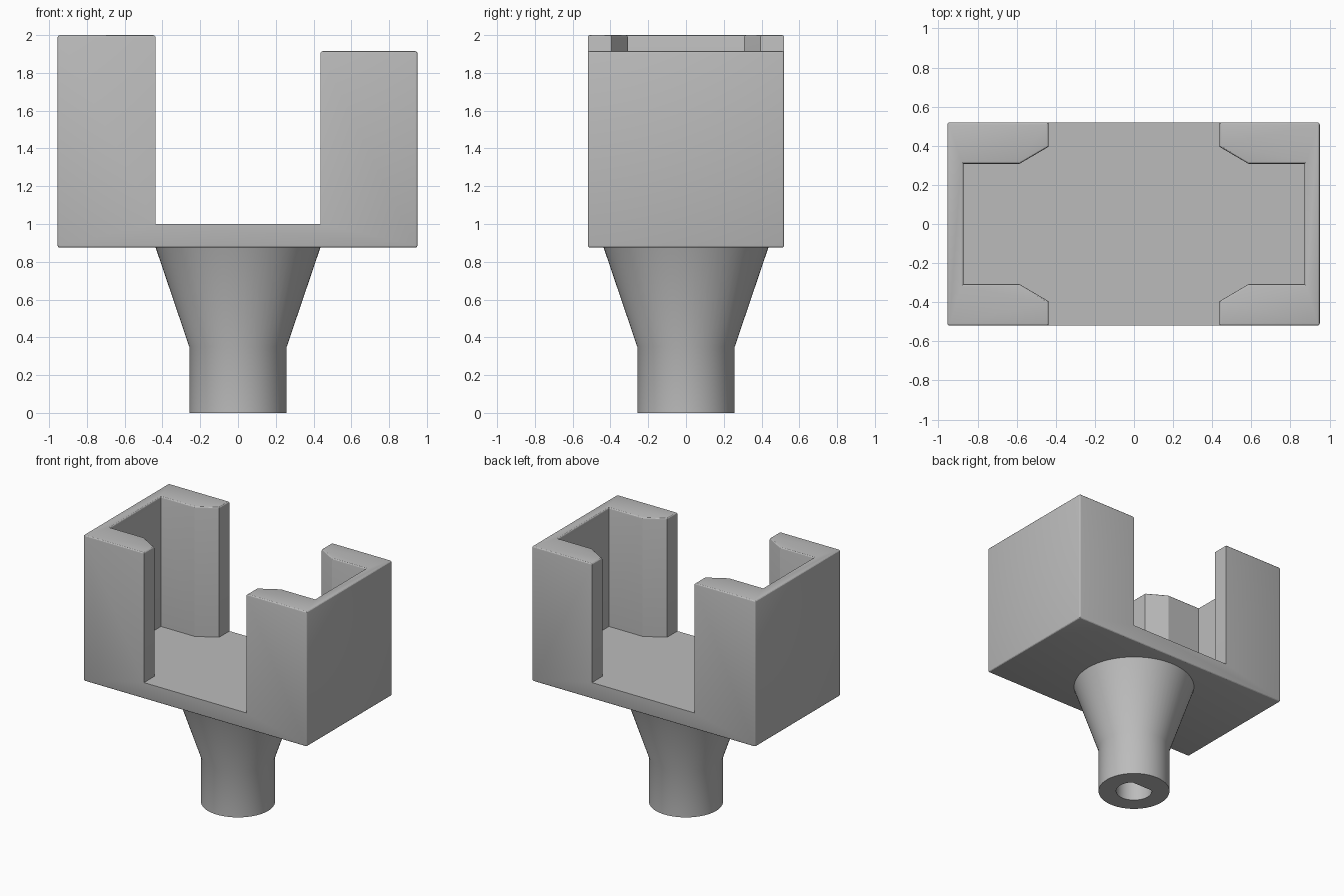
import bpy, bmesh, math

cube = bpy.data.objects.get("Cube")
if cube:
    bpy.data.objects.remove(cube, do_unlink=True)

# One plain grey for the whole bracket
GREY = (0.5, 0.5, 0.5, 1)
grey = bpy.data.materials.new("plain grey")
grey.use_nodes = True
grey.diffuse_color = GREY
grey.node_tree.nodes["Principled BSDF"].inputs["Base Color"].default_value = GREY

X0, X1, Y = -0.955, 0.95, 0.52
BOTTOM, FLOOR, LOW_TOP, TOP = 0.875, 1.0, 1.915, 2.0


def add_object(name, bm):
    bmesh.ops.recalc_face_normals(bm, faces=bm.faces)
    mesh = bpy.data.meshes.new(name)
    bm.to_mesh(mesh)
    bm.free()
    mesh.materials.append(grey)
    obj = bpy.data.objects.new(name, mesh)
    bpy.context.collection.objects.link(obj)
    return obj


def prism(name, outline, z0, z1):
    bm = bmesh.new()
    base = bm.faces.new([bm.verts.new((x, y, z0)) for x, y in outline])
    top = bmesh.ops.extrude_face_region(bm, geom=[base])["geom"]
    for v in top:
        if isinstance(v, bmesh.types.BMVert):
            v.co.z = z1
    return add_object(name, bm)


def rect(x0, x1, y):
    return [(x0, -y), (x1, -y), (x1, y), (x0, y)]


# Cradle block, hollowed by the pocket and stepped down on its left post
cradle = prism("cradle", rect(X0, X1, Y), BOTTOM, TOP)
quarter = [(0.437, 0.7), (0.437, 0.395), (0.585, 0.308), (0.872, 0.308)]
half = quarter + [(x, -y) for x, y in reversed(quarter)]
pocket = half + [(-x, -y) for x, y in half]
cutters = [prism("pocket_cutter", pocket, FLOOR, 2.3),
           prism("step_cutter", rect(0, 1.2, 0.8), LOW_TOP, 2.4)]
for cutter in cutters:
    cutter.hide_render = True
    mod = cradle.modifiers.new("cut", "BOOLEAN")
    mod.operation = "DIFFERENCE"
    mod.solver = "EXACT"
    mod.object = cutter
bpy.context.view_layer.update()
evaluated = cradle.evaluated_get(bpy.context.evaluated_depsgraph_get())
bm = bmesh.new()
bm.from_mesh(evaluated.to_mesh())
evaluated.to_mesh_clear()
cradle.modifiers.clear()
for cutter in cutters:
    bpy.data.objects.remove(cutter, do_unlink=True)


# Soften the outer corners, the underside rim and the post tops
def softened(edge):
    a, b = (v.co for v in edge.verts)
    rim = max(a.z, b.z) < BOTTOM + 0.01 or min(a.z, b.z) > LOW_TOP - 0.01
    corner = all(abs(p.x) > 0.94 and abs(p.y) > 0.51 for p in (a, b))
    return (rim or corner) and edge.calc_face_angle(0) > 0.5


bmesh.ops.bevel(bm, geom=[e for e in bm.edges if softened(e)], offset=0.012,
                segments=3, profile=0.5, affect="EDGES", clamp_overlap=True)
bm.to_mesh(cradle.data)
bm.free()

# Flared stem with a blind D-shaped socket in its foot
SIDES = 64
FLAT = 0.09
bm = bmesh.new()


def ring(radius, z, flat=9):
    angles = [math.tau * i / SIDES for i in range(SIDES)]
    return [bm.verts.new((radius * math.cos(a), min(radius * math.sin(a), flat), z))
            for a in angles]


rings = [ring(0.437, BOTTOM + 0.003), ring(0.258, 0.35), ring(0.258, 0),
         ring(0.13, 0, FLAT), ring(0.13, 0.6, FLAT)]
for lower, upper in zip(rings, rings[1:]):
    for i in range(SIDES):
        j = (i + 1) % SIDES
        bm.faces.new((lower[i], lower[j], upper[j], upper[i]))
bm.faces.new(rings[0])
bm.faces.new(rings[-1])
stem = add_object("stem", bm)

# Smooth round surfaces, crisp edges
bpy.ops.object.select_all(action="DESELECT")
for obj in (cradle, stem):
    obj.select_set(True)
    bpy.context.view_layer.objects.active = obj
bpy.ops.object.shade_smooth_by_angle(angle=math.radians(20))
